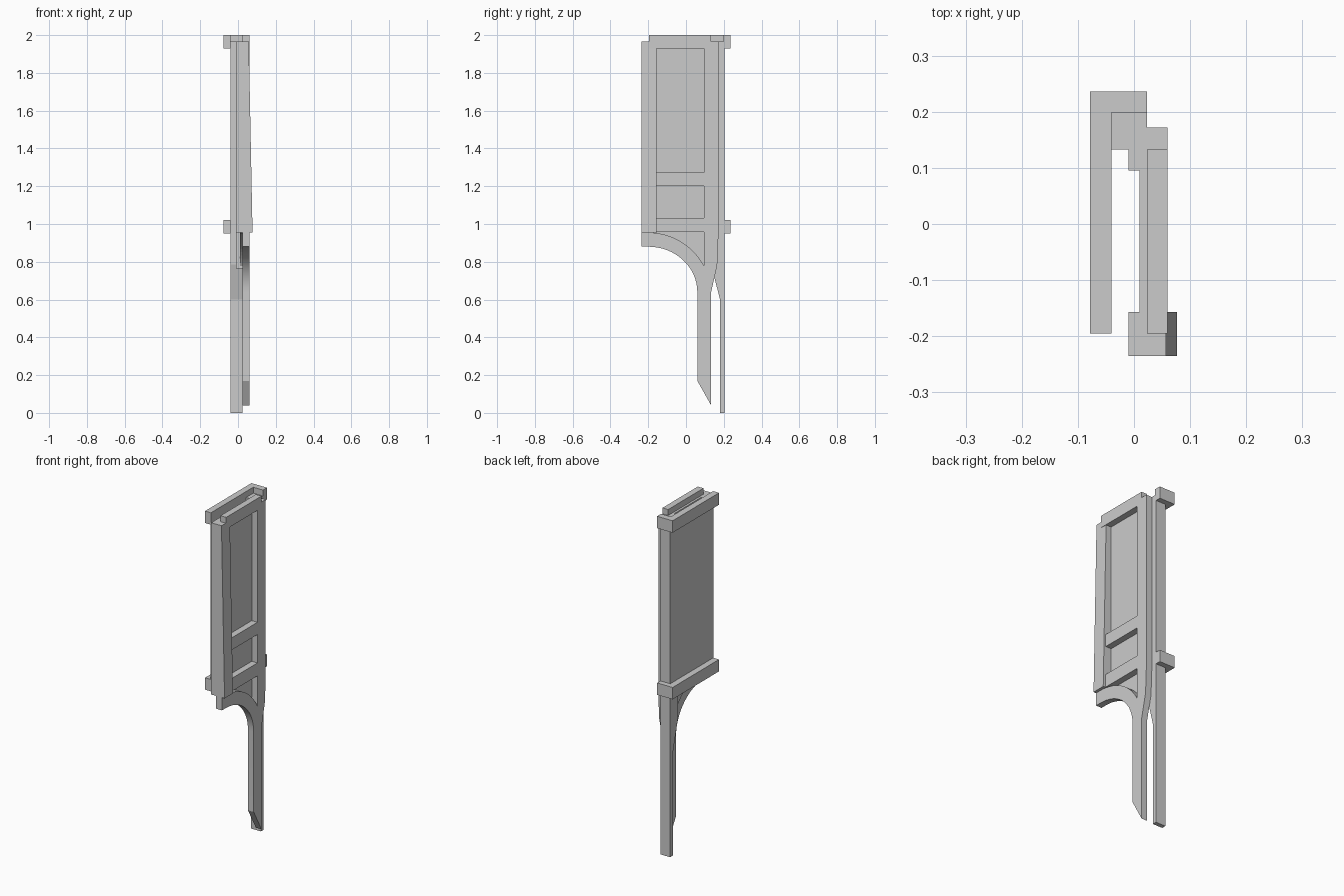
import bpy, bmesh, math

if "Cube" in bpy.data.objects:
    bpy.data.objects.remove(bpy.data.objects["Cube"])


def prism(name, pts, lo, hi, axis="x", smooth=False):
    """Extrude an outline: (y, z) along x, (x, z) along y, or (x, y) along z."""
    place = {"x": lambda p, d: (d, p[0], p[1]),
             "y": lambda p, d: (p[0], d, p[1]),
             "z": lambda p, d: (p[0], p[1], d)}[axis]
    bm = bmesh.new()
    a = [bm.verts.new(place(p, lo)) for p in pts]
    b = [bm.verts.new(place(p, hi)) for p in pts]
    bm.faces.new(a)
    bm.faces.new(b[::-1])
    n = len(pts)
    for i in range(n):
        j = (i + 1) % n
        bm.faces.new((a[i], b[i], b[j], a[j]))
    bmesh.ops.recalc_face_normals(bm, faces=bm.faces)
    me = bpy.data.meshes.new(name)
    bm.to_mesh(me)
    bm.free()
    ob = bpy.data.objects.new(name, me)
    bpy.context.collection.objects.link(ob)
    if smooth:
        bpy.ops.object.select_all(action="DESELECT")
        ob.select_set(True)
        bpy.context.view_layer.objects.active = ob
        bpy.ops.object.shade_smooth_by_angle(angle=math.radians(25))
    return ob


def box(name, x, y, z):
    return prism(name, [(y[0], z[0]), (y[1], z[0]), (y[1], z[1]), (y[0], z[1])], *x)


def arc(ry, rz, cz, start, end, n=16):
    """Arc points around (-0.2, cz) in the y-z plane."""
    out = []
    for i in range(n + 1):
        t = math.radians(start + (end - start) * i / n)
        out.append((-0.2 + ry * math.cos(t), cz + rz * math.sin(t)))
    return out


INNER, OUTER = 0.023, 0.06

# Rear stile, curved bracket and pointed leg as one board
inner_arc = arc(0.26, 0.24, 0.64, 90, 0)
outer_arc = arc(0.335, 0.335, 0.62, 28.2, 90)
prism("rear_stile_and_arch",
      [(-0.235, 0.88)] + inner_arc
      + [(0.06, 0.17), (0.133, 0.04), (0.133, 0.64), (0.165, 0.78),
         (0.172, 0.95), (0.172, 1.965), (0.095, 1.965)]
      + outer_arc + [(-0.235, 0.955)],
      INNER, OUTER, smooth=True)

# Backing strip of the rear stile
box("rear_stile_backing", (-0.01, INNER), (0.095, 0.133), (0.765, 1.965))

# Rear post, thinning to a slim leg
prism("rear_post", [(0.205, 0), (0.205, 1.965), (0.133, 1.965),
                    (0.133, 0.785), (0.18, 0.6), (0.18, 0)], -0.04, INNER)

# Front stile, sloping outward toward the bottom
prism("front_stile", [(-0.01, 0.955), (0.077, 0.955), (0.057, 1.965), (-0.01, 1.965)],
      -0.235, -0.157, axis="y")

# Recessed panel that continues down to the arch
prism("recessed_panel", [(-0.157, 1.965), (0.095, 1.965)] + outer_arc[:-2]
      + [(-0.157, 0.952)], 0.01, INNER)

# Rails across the panel
box("top_rail", (INNER, OUTER), (-0.195, 0.133), (1.93, 2.0))
for name, z in (("middle_rail", (1.2, 1.272)), ("bottom_rail", (0.957, 1.033))):
    box(name, (INNER, OUTER), (-0.157, 0.095), z)

# Thin outer skin
box("outer_skin", (-0.041, -0.04), (-0.195, 0.205), (0.95, 1.965))

# L-shaped mouldings wrapping the back corner
corner = [(-0.078, -0.195), (-0.04, -0.195), (-0.04, 0.199),
          (INNER, 0.199), (INNER, 0.236), (-0.078, 0.236)]
for name, z in (("top_moulding", 1.93), ("middle_moulding", 0.95)):
    prism(name, corner, z, z + 0.07, axis="z")
